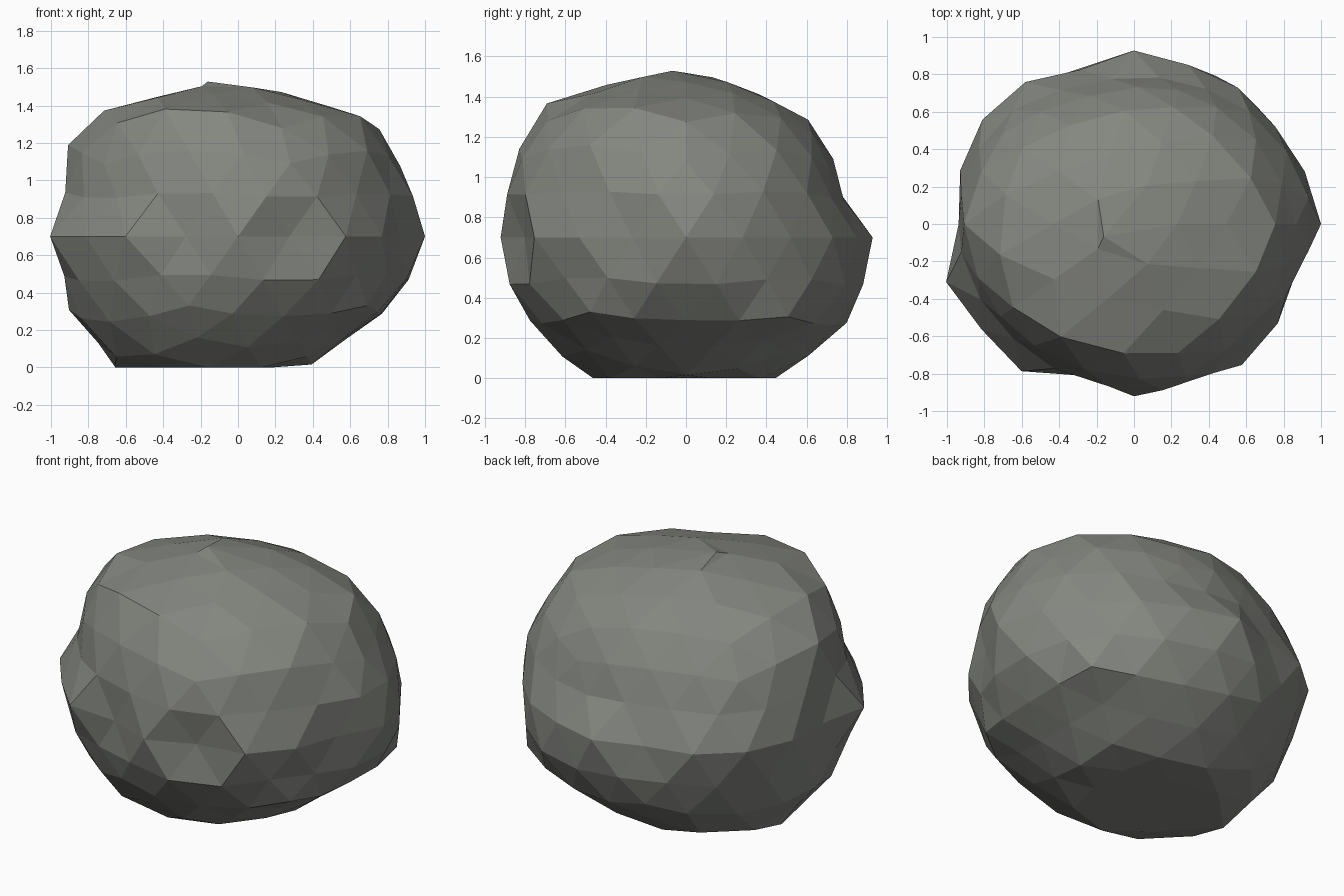
import bpy, bmesh, math, random
from mathutils import Vector

random.seed(4)
if "Cube" in bpy.data.objects:
    bpy.data.objects.remove(bpy.data.objects["Cube"], do_unlink=True)

# Radius of the boulder in percent: each elevation has evenly spaced azimuths from +x
PROFILE = [
    (-90, [80]),
    (-55, [79, 80, 82, 84, 99, 114, 100, 87, 82, 78]),
    (-46, [79, 80, 83, 85, 94, 97, 95, 87, 84, 77]),
    (-35, [83, 85, 87, 87, 93, 93, 93, 87, 84, 82]),
    (-24, [89, 98, 92, 92, 95, 99, 97, 89, 90, 92]),
    (-13, [97, 93, 93, 91, 94, 96, 97, 88, 93, 89]),
    (0, [100, 95, 91, 92, 90, 93, 87, 95, 99, 97,
         94, 106, 98, 99, 85, 92, 84, 95, 94, 90]),
    (13, [99, 91, 82, 81, 94, 97, 92, 90, 94, 90]),
    (27, [93, 90, 83, 82, 92, 103, 95, 93, 94, 96]),
    (43, [96, 88, 85, 85, 90, 99, 102, 98, 93, 94]),
    (55, [85, 84, 82, 82, 86, 88, 91, 90, 87, 87]),
    (70, [79, 78, 82, 82, 81]),
    (90, [89]),
]


def around(ring, azimuth):
    """Blend the radii of one ring at an azimuth."""
    place = (azimuth / math.tau) % 1 * len(ring)
    i = int(place)
    t = place - i
    return ring[i % len(ring)] * (1 - t) + ring[(i + 1) % len(ring)] * t


def radius(direction):
    """Blend the radii of the two rings next to a direction."""
    azimuth = math.atan2(direction.y, direction.x)
    elevation = math.degrees(math.asin(max(-1, min(1, direction.z))))
    for (low, ring_a), (high, ring_b) in zip(PROFILE, PROFILE[1:]):
        if elevation <= high:
            break
    t = (elevation - low) / (high - low)
    return (around(ring_a, azimuth) * (1 - t) + around(ring_b, azimuth) * t) / 100


# Rough stone body with an off-centre peak and a flat resting face
bm = bmesh.new()
bmesh.ops.create_icosphere(bm, subdivisions=3, radius=1)
for v in bm.verts:
    d = Vector((v.co.x, v.co.y * 0.95, v.co.z * 0.87))
    if d.z > 0.85:
        d += Vector((-0.17, -0.07, 0))
    d.normalize()
    v.co = d * radius(d) * random.uniform(0.995, 1.005)
    v.co.z = max(v.co.z + 0.7, 0)

mesh = bpy.data.meshes.new("boulder")
bm.to_mesh(mesh)
bm.free()
boulder = bpy.data.objects.new("boulder", mesh)
bpy.context.collection.objects.link(boulder)

# Grey stone colour
stone = bpy.data.materials.new("grey_stone")
stone.use_nodes = True
colour = (0.23, 0.24, 0.215, 1)
stone.diffuse_color = colour
stone.node_tree.nodes["Principled BSDF"].inputs["Base Color"].default_value = colour
mesh.materials.append(stone)
